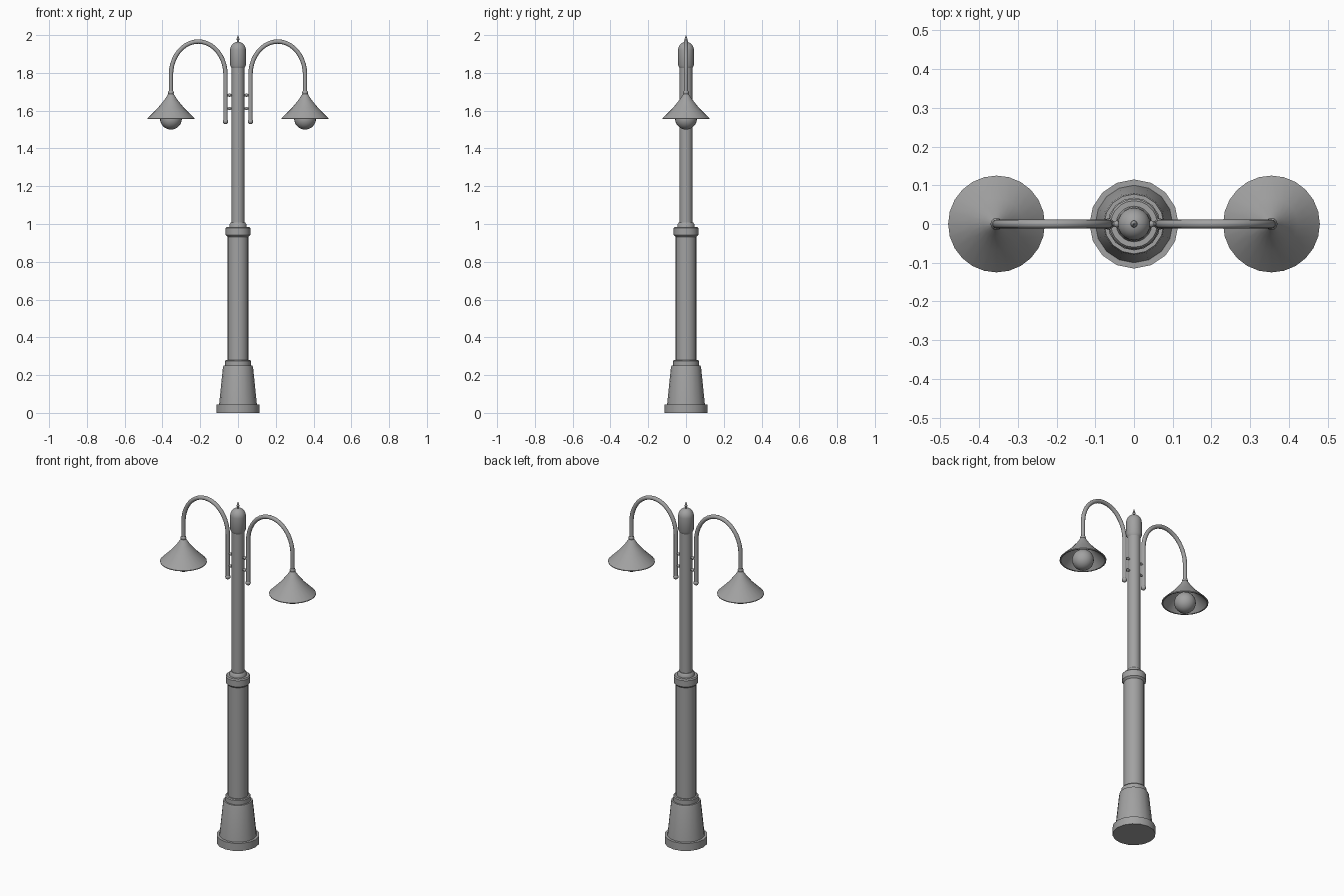
import bpy, bmesh, math
from mathutils import Vector

cube = bpy.data.objects.get("Cube")
if cube:
    bpy.data.objects.remove(cube, do_unlink=True)

GREY = (0.36, 0.36, 0.36, 1)
metal = bpy.data.materials.new("grey_metal")
metal.use_nodes = True
metal.diffuse_color = GREY
metal.node_tree.nodes["Principled BSDF"].inputs["Base Color"].default_value = GREY


def finish(name, bm):
    bmesh.ops.recalc_face_normals(bm, faces=bm.faces)
    mesh = bpy.data.meshes.new(name)
    bm.to_mesh(mesh)
    bm.free()
    mesh.materials.append(metal)
    obj = bpy.data.objects.new(name, mesh)
    bpy.context.collection.objects.link(obj)
    bpy.ops.object.select_all(action="DESELECT")
    obj.select_set(True)
    bpy.context.view_layer.objects.active = obj
    bpy.ops.object.shade_smooth_by_angle(angle=math.radians(35))
    return obj


def skin(bm, rings, closed=False):
    """Join successive vertex rings with quads, capping the ends unless closed."""
    n = len(rings[0])
    pairs = list(zip(rings, rings[1:]))
    if closed:
        pairs.append((rings[-1], rings[0]))
    for a, b in pairs:
        for i in range(n):
            j = (i + 1) % n
            bm.faces.new((a[i], a[j], b[j], b[i]))
    if not closed:
        bm.faces.new(rings[0])
        bm.faces.new(rings[-1])


def lathe(name, profile, sides=20, x=0, closed=False):
    """Turn a (radius, height) profile about a vertical axis at x."""
    bm = bmesh.new()
    turns = [2 * math.pi * i / sides for i in range(sides)]
    rings = [[bm.verts.new((x + r * math.cos(t), r * math.sin(t), z)) for t in turns]
             for r, z in profile]
    skin(bm, rings, closed)
    return finish(name, bm)


def tube(name, path, radius, sides=12):
    """Sweep a circle along a path lying in the xz plane."""
    bm = bmesh.new()
    rings = []
    for i, p in enumerate(path):
        along = (path[min(i + 1, len(path) - 1)] - path[max(i - 1, 0)]).normalized()
        u = Vector((0, 1, 0))
        v = along.cross(u)
        rings.append([bm.verts.new(p + radius * (math.cos(t) * u + math.sin(t) * v))
                      for t in (2 * math.pi * k / sides for k in range(sides))])
    skin(bm, rings)
    return finish(name, bm)


def ball(name, x, z, radius, u=16, v=10):
    bm = bmesh.new()
    bmesh.ops.create_uvsphere(bm, u_segments=u, v_segments=v, radius=radius)
    bmesh.ops.translate(bm, vec=(x, 0, z), verts=bm.verts)
    return finish(name, bm)


# Stepped foot and tapered pedestal
lathe("base_plinth", [(0.115, 0), (0.115, 0.045), (0.1, 0.045)], 16)
lathe("pedestal", [(0.1, 0.045), (0.08, 0.24), (0.077, 0.25), (0.068, 0.25),
                   (0.068, 0.275), (0.064, 0.28), (0.055, 0.28)], 16)

# Column with its collars
lathe("lower_post", [(0.055, 0.28), (0.055, 0.94)])
lathe("post_collar", [(0.055, 0.932), (0.065, 0.942), (0.065, 0.978), (0.06, 0.985),
                      (0.046, 0.985), (0.044, 1.0), (0.038, 1.008), (0.034, 1.008)])
lathe("upper_post", [(0.034, 0.985), (0.034, 1.85)])

# Rounded cap and pointed finial
dome = [(0.042 * math.cos(a), 1.92 + 0.045 * math.sin(a))
        for a in (math.radians(d) for d in range(0, 86, 12))]
lathe("post_cap", [(0.034, 1.825), (0.042, 1.84)] + dome)
lathe("finial", [(0.006, 1.96), (0.006, 1.972), (0.009, 1.977), (0.006, 1.983), (0.001, 2.0)], 10)

# Two mirrored lamp arms
INNER, OUTER, SPRING = 0.066, 0.355, 1.79
MID, HALF = (INNER + OUTER) / 2, (OUTER - INNER) / 2
for side, s in (("left", 1), ("right", -1)):
    arch = [Vector((s * (MID - HALF * math.cos(a)), 0, SPRING + 0.176 * math.sin(a)))
            for a in (math.pi * i / 20 for i in range(21))]
    path = [Vector((s * INNER, 0, 1.54))] + arch + [Vector((s * OUTER, 0, 1.69))]
    tube(side + "_arm", path, 0.0115)
    ball(side + "_arm_tip", s * INNER, 1.543, 0.0145, 12, 8)
    ball(side + "_shade_joint", s * OUTER, 1.695, 0.0155, 12, 8)

    # Cross rods holding the arm to the post
    for level, z in (("upper", 1.682), ("lower", 1.612)):
        tube(f"{side}_{level}_rod", [Vector((s * 0.025, 0, z)), Vector((s * INNER, 0, z))], 0.006, 8)
        ball(f"{side}_{level}_rod_stud", s * 0.045, z, 0.009, 10, 6)

    # Thin flared shade, open below, with a round bulb
    outside = [(0.012, 1.692), (0.034, 1.658), (0.068, 1.616), (0.125, 1.559), (0.125, 1.555)]
    inside = [(0.118, 1.555), (0.064, 1.61), (0.03, 1.65), (0.008, 1.682)]
    lathe(side + "_shade", outside + inside, 24, s * OUTER, closed=True)
    ball(side + "_bulb", s * OUTER, 1.558, 0.058, 20, 14)
    lathe(side + "_bulb_socket", [(0.02, 1.6), (0.02, 1.66)], 12, s * OUTER)
